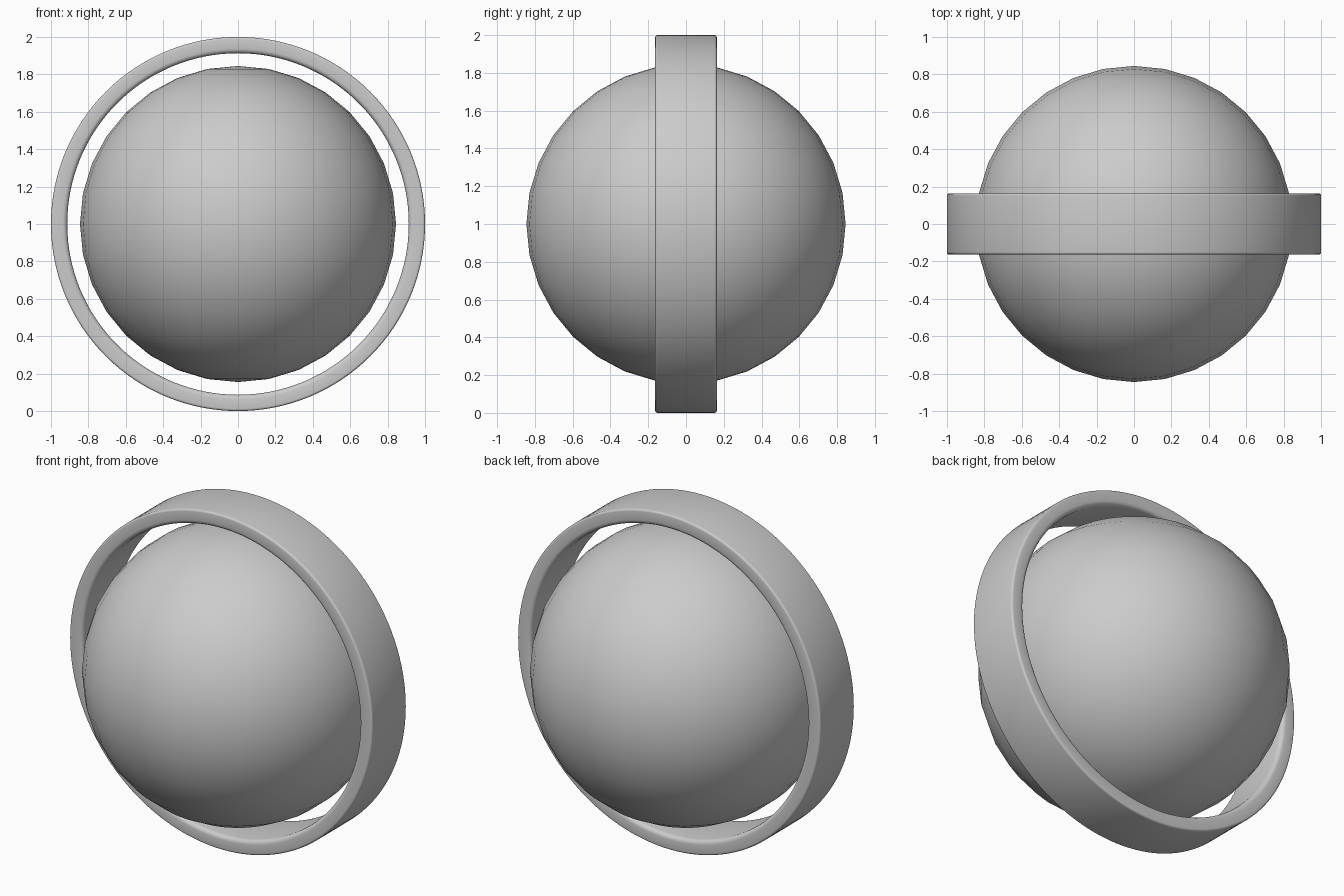
import bpy, bmesh, math

if "Cube" in bpy.data.objects:
    bpy.data.objects.remove(bpy.data.objects["Cube"])

# Central ball
bpy.ops.mesh.primitive_uv_sphere_add(segments=32, ring_count=16, radius=0.845, location=(0, 0, 1))
ball = bpy.context.object
ball.name = "ball"
bpy.ops.object.shade_smooth()

# Surrounding band: rounded rectangular section swept round the y axis
R_OUT, R_IN, HALF_W, SEGS = 1.0, 0.913, 0.163, 128
B_OUT, B_IN = 0.012, 0.025


def corner(r, y, a0, radius, steps=4):
    return [(r + radius * math.cos(math.radians(a0 + 90 * i / steps)),
             y + radius * math.sin(math.radians(a0 + 90 * i / steps)))
            for i in range(steps + 1)]


profile = (corner(R_OUT - B_OUT, HALF_W - B_OUT, 0, B_OUT)
           + corner(R_IN + B_IN, HALF_W - B_IN, 90, B_IN)
           + corner(R_IN + B_IN, -HALF_W + B_IN, 180, B_IN)
           + corner(R_OUT - B_OUT, -HALF_W + B_OUT, 270, B_OUT))

bm = bmesh.new()
rings = []
for s in range(SEGS):
    a = 2 * math.pi * s / SEGS
    rings.append([bm.verts.new((r * math.cos(a), y, r * math.sin(a))) for r, y in profile])
n = len(profile)
for s in range(SEGS):
    p, q = rings[s], rings[(s + 1) % SEGS]
    for i in range(n):
        j = (i + 1) % n
        bm.faces.new((p[i], p[j], q[j], q[i])).smooth = True
bmesh.ops.recalc_face_normals(bm, faces=bm.faces[:])
mesh = bpy.data.meshes.new("outer_band")
bm.to_mesh(mesh)
bm.free()
band = bpy.data.objects.new("outer_band", mesh)
band.location = (0, 0, 1)
bpy.context.collection.objects.link(band)
